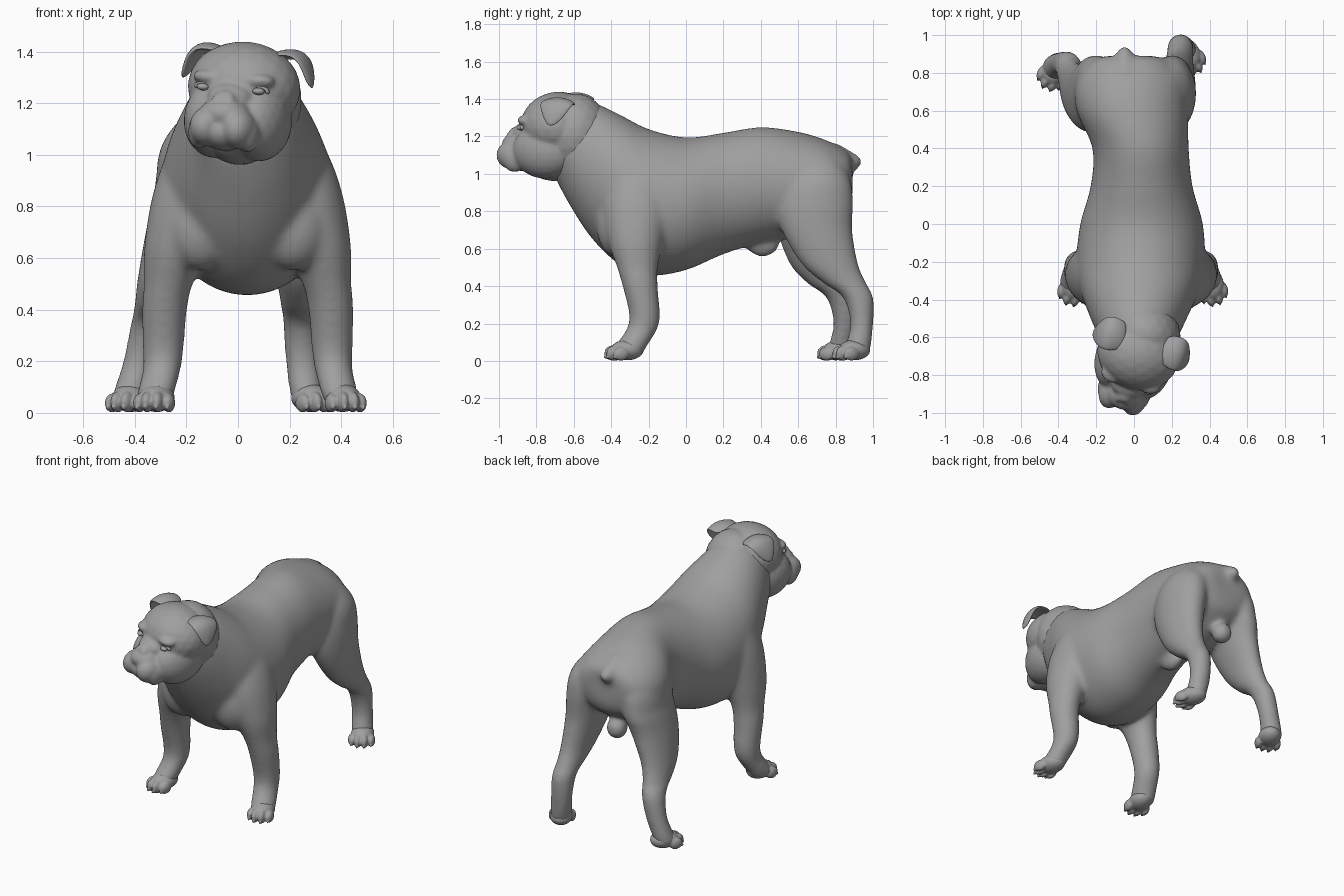
import bpy, bmesh, math
from mathutils import Matrix, Vector

cube = bpy.data.objects.get("Cube")
if cube:
    bpy.data.objects.remove(cube, do_unlink=True)

grey = bpy.data.materials.new("coat_grey")
grey.use_nodes = True
grey.diffuse_color = (0.35, 0.35, 0.35, 1)
grey.node_tree.nodes["Principled BSDF"].inputs["Base Color"].default_value = (0.35, 0.35, 0.35, 1)


def finish(name, bm, voxel=None, smooth=0):
    """Turn a bmesh into an object, optionally fused into one soft skin."""
    bmesh.ops.recalc_face_normals(bm, faces=bm.faces)
    mesh = bpy.data.meshes.new(name)
    bm.to_mesh(mesh)
    bm.free()
    mesh.materials.append(grey)
    for face in mesh.polygons:
        face.use_smooth = True
    obj = bpy.data.objects.new(name, mesh)
    bpy.context.collection.objects.link(obj)
    if voxel:
        remesh = obj.modifiers.new("fuse", 'REMESH')
        remesh.mode = 'VOXEL'
        remesh.voxel_size = voxel
        remesh.use_smooth_shade = True
        soften = obj.modifiers.new("soften", 'SMOOTH')
        soften.factor = 0.5
        soften.iterations = smooth
    return obj


def blob(bm, pos, radii, frame=Matrix(), detail=3):
    matrix = frame @ Matrix.Translation(pos) @ Matrix.Diagonal((*radii, 1))
    bmesh.ops.create_icosphere(bm, subdivisions=detail, radius=1, matrix=matrix)


def spline(rows, steps=5):
    """Catmull-Rom interpolation through rows of numbers."""
    out = []
    for i in range(len(rows) - 1):
        a, b, c, d = (rows[max(i - 1, 0)], rows[i], rows[i + 1], rows[min(i + 2, len(rows) - 1)])
        for s in range(steps):
            t = s / steps
            out.append([q + 0.5 * t * (r - p + t * (2 * p - 5 * q + 4 * r - u + t * (3 * (q - r) + u - p)))
                        for p, q, r, u in zip(a, b, c, d)])
    return out + [list(rows[-1])]


def loft(bm, sections, sides=32):
    """Skin rings given as (centre, first axis, second axis)."""
    rings = []
    for centre, u, v in sections:
        rings.append([bm.verts.new(centre + u * math.cos(k * math.tau / sides) + v * math.sin(k * math.tau / sides))
                      for k in range(sides)])
    for a, b in zip(rings, rings[1:]):
        for k in range(sides):
            n = (k + 1) % sides
            bm.faces.new((a[k], a[n], b[n], b[k]))
    bm.faces.new(rings[0])
    bm.faces.new(rings[-1])


def leg(bm, rows, place):
    sections = []
    for z, x, y, rx, ry in spline(rows):
        x, y = place(x, y, z)
        sections.append((Vector((x, y, z)), Vector((rx, 0, 0)), Vector((0, ry, 0))))
    loft(bm, sections)


# Trunk: y, centre x, bottom z, top z, half width
trunk = [
    (0.89, -0.02, 0.88, 1.07, 0.12),
    (0.86, -0.02, 0.80, 1.12, 0.21),
    (0.75, -0.02, 0.72, 1.18, 0.285),
    (0.60, -0.01, 0.66, 1.225, 0.295),
    (0.40, 0.035, 0.63, 1.25, 0.255),
    (0.20, 0.04, 0.57, 1.22, 0.27),
    (0.00, 0.04, 0.485, 1.195, 0.325),
    (-0.20, 0.035, 0.455, 1.24, 0.34),
    (-0.35, 0.03, 0.51, 1.315, 0.315),
    (-0.50, 0.025, 0.65, 1.385, 0.255),
    (-0.62, 0.02, 0.83, 1.40, 0.20),
    (-0.70, 0.00, 0.98, 1.37, 0.16),
]
body = bmesh.new()
loft(body, [(Vector((x, y, (lo + hi) / 2)), Vector((w, 0, 0)), Vector((0, 0, (hi - lo) / 2)))
            for y, x, lo, hi, w in spline(trunk)], 40)

# Legs: z, x, y, radius x, radius y
front_leg = [
    (1.16, 0.16, -0.25, 0.07, 0.09),
    (1.02, 0.20, -0.25, 0.14, 0.16),
    (0.85, 0.25, -0.26, 0.155, 0.19),
    (0.65, 0.31, -0.27, 0.128, 0.15),
    (0.50, 0.345, -0.26, 0.095, 0.11),
    (0.40, 0.36, -0.245, 0.088, 0.095),
    (0.25, 0.365, -0.222, 0.08, 0.083),
    (0.17, 0.37, -0.235, 0.074, 0.083),
    (0.07, 0.395, -0.30, 0.072, 0.087),
    (0.03, 0.40, -0.31, 0.06, 0.08),
]
hind_leg = [
    (1.10, 0.13, 0.70, 0.08, 0.10),
    (0.98, 0.18, 0.70, 0.12, 0.175),
    (0.85, 0.20, 0.69, 0.125, 0.205),
    (0.70, 0.215, 0.70, 0.113, 0.19),
    (0.52, 0.235, 0.768, 0.088, 0.153),
    (0.42, 0.24, 0.845, 0.075, 0.118),
    (0.34, 0.245, 0.92, 0.07, 0.082),
    (0.20, 0.25, 0.94, 0.066, 0.062),
    (0.08, 0.265, 0.92, 0.065, 0.07),
    (0.03, 0.27, 0.91, 0.055, 0.065),
]


def keep(x, y, z):
    return x, y


def mirror_front(x, y, z):
    return 0.075 - x, y


def mirror_hind(x, y, z):
    return -x - 0.17 * max(0, 1 - z / 0.85), y - 0.09 * min(1, max(0, (0.8 - z) / 0.4))


leg(body, front_leg, keep)
leg(body, front_leg, mirror_front)
leg(body, hind_leg, keep)
leg(body, hind_leg, mirror_hind)

# Breast muscles, tail stub and underside
for side in (-1, 1):
    blob(body, (0.035 + side * 0.18, -0.37, 0.73), (0.13, 0.11, 0.18))
for t in range(7):
    r = 0.062 - 0.003 * t
    blob(body, (-0.05, 0.79 + 0.018 * t, 1.105 - 0.007 * t), (r, r, r))
blob(body, (0.03, 0.41, 0.625), (0.05, 0.09, 0.07))
blob(body, (-0.05, 0.79, 0.68), (0.066, 0.066, 0.07))
finish("body_and_legs", body, 0.013, 22)


# Paws with four toes, turned outward
def paw(name, x, y, turn):
    bm = bmesh.new()
    frame = Matrix.Translation((x, y, 0)) @ Matrix.Rotation(math.radians(turn), 4, 'Z')
    blob(bm, (0, 0, 0.058), (0.07, 0.09, 0.055), frame)
    for side in (-1, 1):
        blob(bm, (side * 0.021, -0.075, 0.042), (0.024, 0.045, 0.041), frame)
        blob(bm, (side * 0.058, -0.048, 0.038), (0.024, 0.044, 0.037), frame)
        for toe_x, toe_y in ((0.021, -0.113), (0.06, -0.086)):
            blob(bm, (side * toe_x, toe_y, 0.02), (0.008, 0.015, 0.01), frame, 2)
    finish(name, bm, 0.006, 5)


paw("front_left_paw", 0.405, -0.315, 15)
paw("front_right_paw", -0.315, -0.315, -12)
paw("hind_left_paw", 0.28, 0.90, 28)
paw("hind_right_paw", -0.415, 0.82, -25)

# Head, turned and tilted a little
head_frame = (Matrix.Translation((0.015, -0.70, 1.22)) @ Matrix.Rotation(math.radians(-17), 4, 'Z')
              @ Matrix.Rotation(math.radians(4.5), 4, 'Y'))
head = bmesh.new()
blob(head, (0, 0.02, 0.04), (0.222, 0.20, 0.18), head_frame)
blob(head, (0, 0.12, -0.01), (0.20, 0.18, 0.22), head_frame)
blob(head, (0, 0.0, -0.13), (0.14, 0.18, 0.13), head_frame)
# upper lip, chin, bridge and nose
blob(head, (0, -0.20, -0.06), (0.10, 0.095, 0.065), head_frame)
blob(head, (0, -0.19, -0.13), (0.10, 0.10, 0.075), head_frame)
blob(head, (0, -0.16, 0.0), (0.09, 0.07, 0.06), head_frame)
blob(head, (0, -0.215, 0.0), (0.046, 0.042, 0.032), head_frame)
for side in (-1, 1):
    blob(head, (side * 0.09, -0.03, -0.09), (0.118, 0.18, 0.15), head_frame)
    blob(head, (side * 0.065, -0.22, -0.115), (0.066, 0.09, 0.078), head_frame)
    blob(head, (side * 0.10, -0.20, -0.135), (0.042, 0.065, 0.07), head_frame)
    # brow and nostril wing
    blob(head, (side * 0.10, -0.125, 0.075), (0.065, 0.05, 0.03), head_frame)
    blob(head, (side * 0.028, -0.24, -0.006), (0.018, 0.022, 0.018), head_frame)
    # cheek fold sweeping round the muzzle
    for k in range(24):
        a = math.radians(80 - 5.5 * k)
        blob(head, (side * (0.035 + 0.11 * math.cos(a)), -0.16,
                    -0.10 + 0.105 * math.sin(a)), (0.016, 0.016, 0.016), head_frame, 2)
finish("head", head, 0.009, 9)

# Eyes with lids
for side, name in ((1, "left"), (-1, "right")):
    eye = bmesh.new()
    blob(eye, (side * 0.113, -0.158, 0.035), (0.024, 0.02, 0.014), head_frame)
    finish(name + "_eye", eye)
    lid = bmesh.new()
    for k in range(13):
        a = math.radians(15 * k)
        blob(lid, (side * 0.113 + 0.032 * math.cos(a), -0.153 + 0.012 * abs(math.cos(a)),
                   0.034 + 0.018 * math.sin(a)), (0.009, 0.012, 0.007), head_frame, 2)
    finish(name + "_eyelid", lid, 0.004, 3)

# Folded ears: base, fold and tip rows
ear_rows = [
    [(0.09, 0.01, 0.165), (0.10, 0.08, 0.185), (0.11, 0.16, 0.15)],
    [(0.165, -0.02, 0.185), (0.18, 0.08, 0.212), (0.18, 0.17, 0.175)],
    [(0.225, -0.02, 0.165), (0.24, 0.07, 0.18), (0.23, 0.16, 0.15)],
    [(0.25, 0.02, 0.08), (0.27, 0.05, 0.045), (0.25, 0.10, 0.07)],
]
for side, name in ((1, "left_ear"), (-1, "right_ear")):
    ear = bmesh.new()
    grid = [[ear.verts.new(head_frame @ Vector((side * x, y, z))) for x, y, z in row] for row in ear_rows]
    for a, b in zip(grid, grid[1:]):
        for k in range(2):
            ear.faces.new((a[k], a[k + 1], b[k + 1], b[k]))
    obj = finish(name, ear)
    thick = obj.modifiers.new("thickness", 'SOLIDIFY')
    thick.thickness = 0.022
    thick.offset = 0
    rounder = obj.modifiers.new("round", 'SUBSURF')
    rounder.levels = rounder.render_levels = 3
